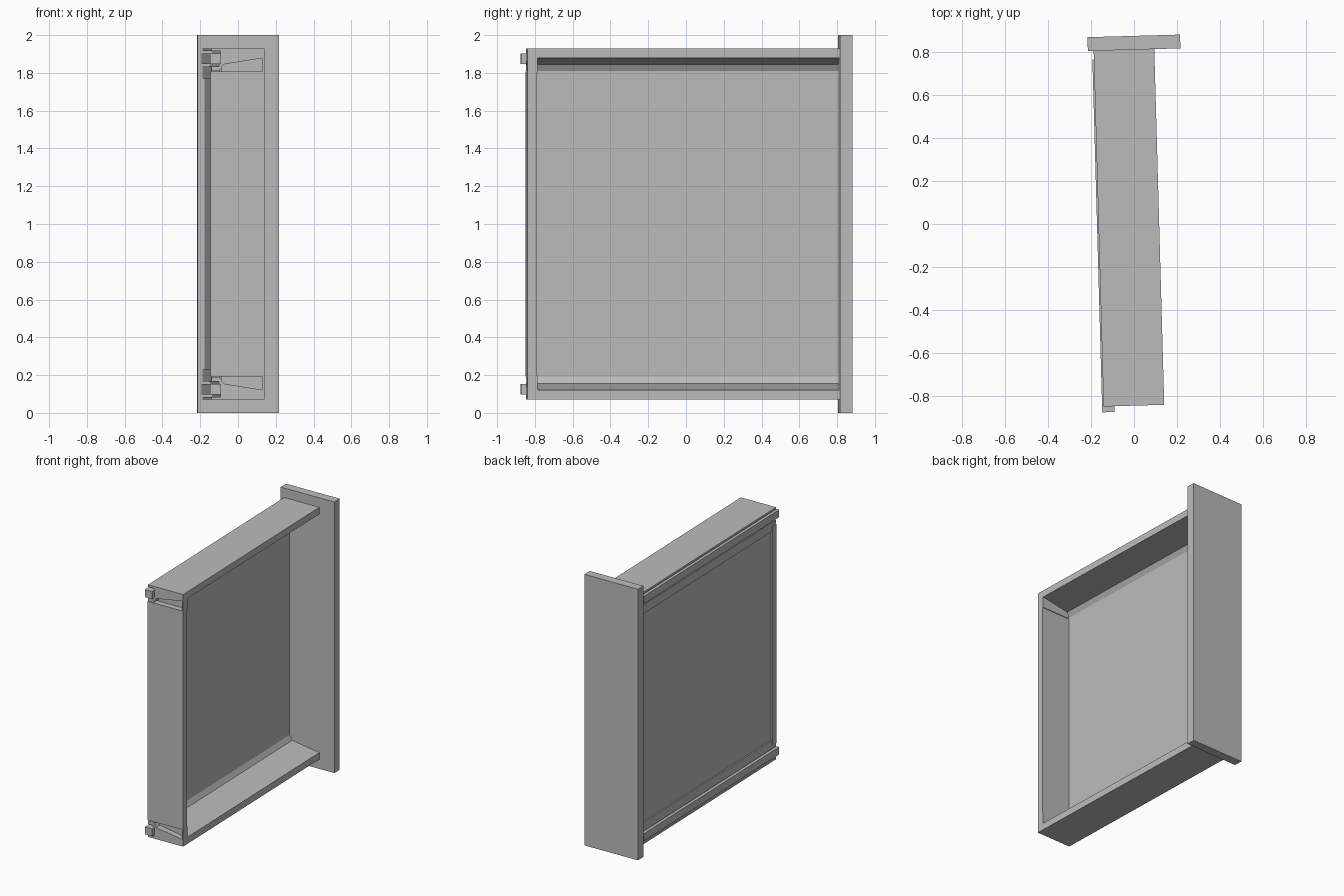
import bpy, bmesh, math
from mathutils import Matrix

cube = bpy.data.objects.get("Cube")
if cube:
    bpy.data.objects.remove(cube)

grey = bpy.data.materials.new("plain_grey")
grey.use_nodes = True
colour = (0.5, 0.5, 0.5, 1)
grey.diffuse_color = colour
grey.node_tree.nodes["Principled BSDF"].inputs["Base Color"].default_value = colour

# The whole drawer is turned slightly about the vertical axis
TURN = Matrix.Rotation(math.radians(1.6), 4, 'Z')


def prism(name, profile, y0, y1):
    """Extrude an (x, z) profile along y."""
    bm = bmesh.new()
    face = bm.faces.new([bm.verts.new((x, y0, z)) for x, z in profile])
    ext = bmesh.ops.extrude_face_region(bm, geom=[face])
    moved = [v for v in ext["geom"] if isinstance(v, bmesh.types.BMVert)]
    bmesh.ops.translate(bm, verts=moved, vec=(0, y1 - y0, 0))
    bmesh.ops.recalc_face_normals(bm, faces=bm.faces)
    bm.transform(TURN)
    mesh = bpy.data.meshes.new(name)
    bm.to_mesh(mesh)
    bm.free()
    mesh.materials.append(grey)
    obj = bpy.data.objects.new(name, mesh)
    bpy.context.collection.objects.link(obj)
    return obj


def box(name, x0, x1, y0, y1, z0, z1):
    return prism(name, [(x0, z0), (x1, z0), (x1, z1), (x0, z1)], y0, y1)


# Front panel, end wall and recessed base
box("drawer_front", -0.192, 0.2385, 0.81, 0.874, 0, 2)
box("end_wall", -0.169, 0.117, -0.844, -0.795, 0.193, 1.807)
box("base_panel", -0.155, -0.12, -0.80, 0.812, 0.19, 1.81)

# Tapered side wall with an outer channel for the runner
wall = [(0.117, 1.93), (0.117, 1.88), (-0.10, 1.845), (-0.12, 1.81),
        (-0.165, 1.81), (-0.165, 1.835), (-0.125, 1.835),
        (-0.115, 1.915), (-0.165, 1.915), (-0.165, 1.93)]

for side in ("upper", "lower"):
    def flip(z):
        return z if side == "upper" else 2 - z

    prism(side + "_side_wall", [(x, flip(z)) for x, z in wall], -0.844, 0.812)
    # Runner with its end sticking out
    box(side + "_runner", -0.172, -0.114, -0.871, 0.77, flip(1.848), flip(1.903))
    # Ledge framing the recessed base
    box(side + "_base_ledge", -0.165, -0.13, -0.80, 0.812, flip(1.77), flip(1.811))
    # Corner bracket closing the gap beside the end wall
    box(side + "_bracket_back", -0.11, 0.117, -0.80, -0.79, flip(1.80), flip(1.882))
    box(side + "_bracket_edge", 0.107, 0.117, -0.844, -0.79, flip(1.80), flip(1.882))
